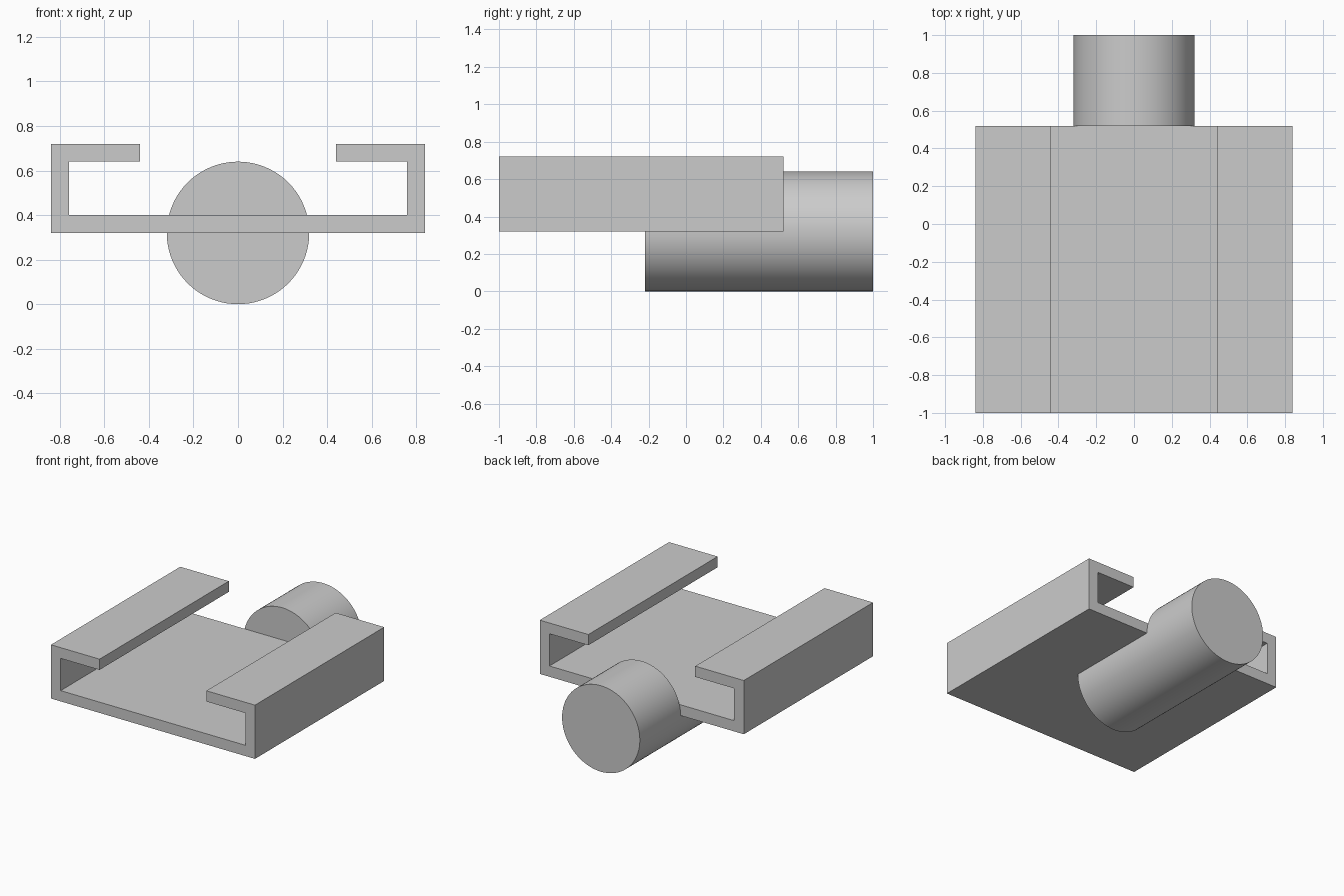
import bpy
import bmesh
from math import cos, sin, tau

default_cube = bpy.data.objects.get("Cube")
if default_cube:
    bpy.data.objects.remove(default_cube, do_unlink=True)

BACK, FRONT = 0.52, -1.0      # channel ends
PEG_BACK, PEG_FRONT = 1.0, -0.22
RADIUS, FLOOR = 0.32, 0.32    # peg axis lies on the channel underside
SIDES = 80

grey = bpy.data.materials.new("plain grey")
grey.use_nodes = True
grey.diffuse_color = (0.6, 0.6, 0.6, 1)
grey.node_tree.nodes["Principled BSDF"].inputs["Base Color"].default_value = (0.6, 0.6, 0.6, 1)


def extrude_y(bm, face, distance):
    """Extrude a face along y and return the moved cap."""
    result = bmesh.ops.extrude_face_region(bm, geom=[face])["geom"]
    verts = [g for g in result if isinstance(g, bmesh.types.BMVert)]
    bmesh.ops.translate(bm, verts=verts, vec=(0, distance, 0))
    return next(g for g in result if isinstance(g, bmesh.types.BMFace))


def profile_face(bm, points, y):
    return bm.faces.new([bm.verts.new((x, y, z)) for x, z in points])


def finish(bm, name):
    bmesh.ops.recalc_face_normals(bm, faces=bm.faces[:])
    mesh = bpy.data.meshes.new(name)
    bm.to_mesh(mesh)
    bm.free()
    mesh.materials.append(grey)
    obj = bpy.data.objects.new(name, mesh)
    bpy.context.collection.objects.link(obj)
    return obj


# Channel with inward lips: half profile, mirrored, extruded along y
half = [(0.84, 0.32), (0.84, 0.72), (0.44, 0.72), (0.44, 0.64), (0.76, 0.64), (0.76, 0.40)]
outline = half + [(-x, z) for x, z in reversed(half)]
bm = bmesh.new()
face = profile_face(bm, outline, BACK)
bmesh.ops.extrude_face_region(bm, geom=[face], use_keep_orig=True)
moved = [v for v in bm.verts if v not in face.verts]
if face.is_valid and moved:
    bmesh.ops.translate(bm, verts=moved, vec=(0, FRONT - BACK, 0))
finish(bm, "lipped_channel")

# Peg: full round behind the channel, half round running under its floor
circle = [(RADIUS * cos(tau * i / SIDES), FLOOR + RADIUS * sin(tau * i / SIDES))
          for i in range(SIDES)]
bm = bmesh.new()
end = profile_face(bm, circle, PEG_BACK)
ring = list(end.verts)
bmesh.ops.extrude_face_region(bm, geom=[end], use_keep_orig=True)
bm.faces.ensure_lookup_table()
moved = [v for v in bm.verts if v not in ring]
bmesh.ops.translate(bm, verts=moved, vec=(0, BACK - PEG_BACK, 0))
cap = next(f for f in bm.faces if len(f.verts) == SIDES and f.calc_center_median().y < BACK + 0.01)
left = max(cap.verts, key=lambda v: v.co.x)
right = min(cap.verts, key=lambda v: v.co.x)
bmesh.utils.face_split(cap, left, right)
lower = next(f for f in bm.faces if len(f.verts) > 4 and f.calc_center_median().y < BACK + 0.01
             and f.calc_center_median().z < FLOOR)
extrude_y(bm, lower, PEG_FRONT - BACK)
peg = finish(bm, "round_peg")

bpy.ops.object.select_all(action="DESELECT")
peg.select_set(True)
bpy.context.view_layer.objects.active = peg
bpy.ops.object.shade_smooth_by_angle(angle=0.6)
